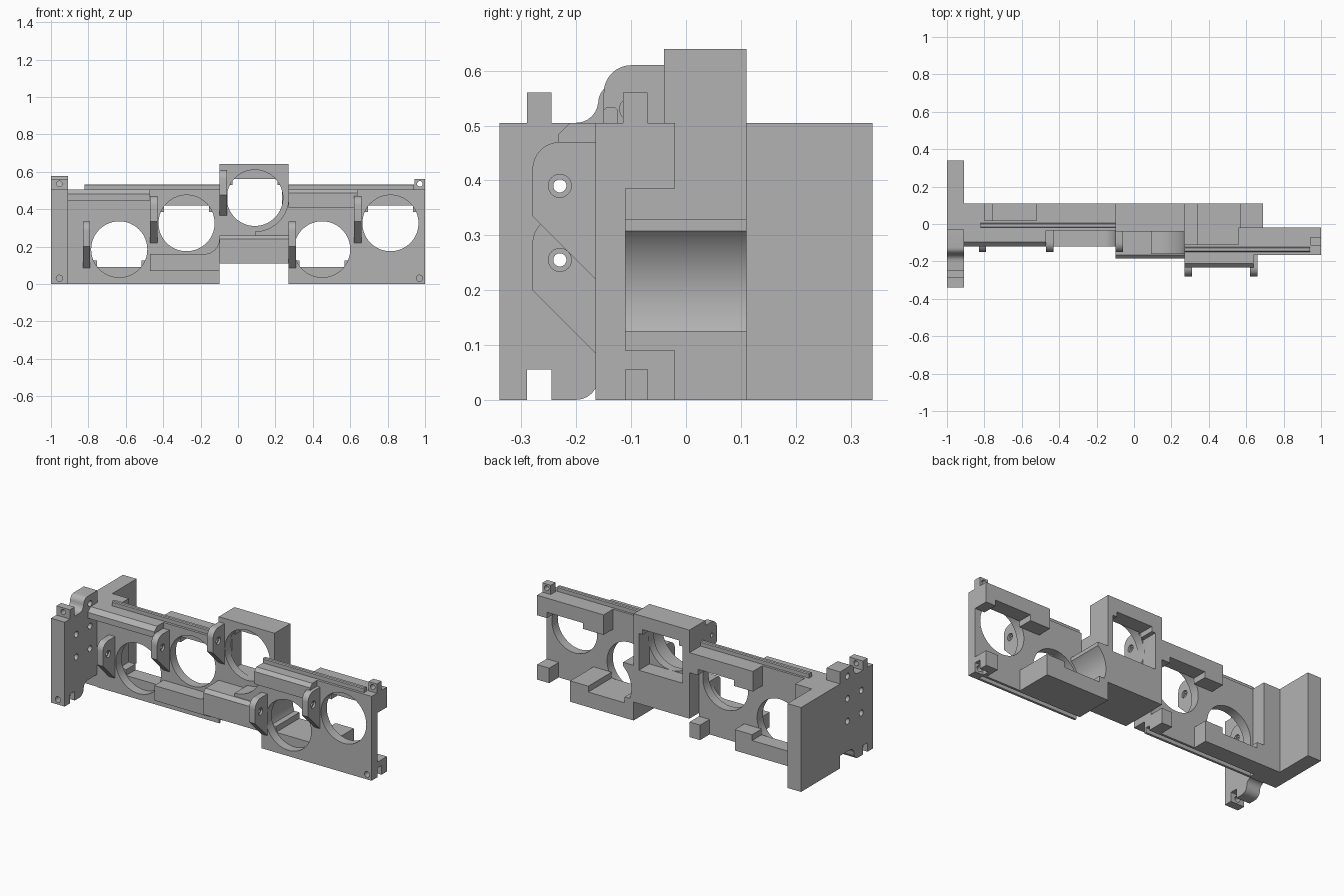
import bpy, bmesh, math
from mathutils import Vector

if "Cube" in bpy.data.objects:
    bpy.data.objects.remove(bpy.data.objects["Cube"])

grey = bpy.data.materials.new("grey")
grey.diffuse_color = (0.45, 0.45, 0.45, 1)
grey.use_nodes = True
grey.node_tree.nodes["Principled BSDF"].inputs["Base Color"].default_value = grey.diffuse_color


def prism(name, pts, axis, lo, hi):
    """Extrude a 2D outline along an axis: x takes (y,z), y takes (x,z), z takes (x,y)."""
    bm = bmesh.new()

    def co(p, d):
        return {'x': (d, p[0], p[1]), 'y': (p[0], d, p[1]), 'z': (p[0], p[1], d)}[axis]
    face = bm.faces.new([bm.verts.new(co(p, lo)) for p in pts])
    ext = bmesh.ops.extrude_face_region(bm, geom=[face])
    move = Vector(co((0, 0), hi - lo))
    bmesh.ops.translate(bm, vec=move, verts=[v for v in ext['geom'] if isinstance(v, bmesh.types.BMVert)])
    bmesh.ops.recalc_face_normals(bm, faces=bm.faces)
    me = bpy.data.meshes.new(name)
    bm.to_mesh(me)
    bm.free()
    me.materials.append(grey)
    ob = bpy.data.objects.new(name, me)
    bpy.context.collection.objects.link(ob)
    return ob


def box(name, x0, x1, y0, y1, z0, z1):
    return prism(name, [(x0, y0), (x1, y0), (x1, y1), (x0, y1)], 'z', z0, z1)


def arc(cx, cz, r, a0, a1, n=10):
    return [(cx + r * math.cos(math.radians(a0 + (a1 - a0) * i / n)),
             cz + r * math.sin(math.radians(a0 + (a1 - a0) * i / n))) for i in range(n + 1)]


def rod(axis, a, b, r, lo, hi, n=48):
    return prism("cutter", arc(a, b, r, 0, 360, n)[:-1], axis, lo, hi)


def cut(ob, *cutters):
    for c in cutters:
        m = ob.modifiers.new("cut", 'BOOLEAN')
        m.operation, m.solver, m.object = 'DIFFERENCE', 'EXACT', c
    bpy.context.view_layer.update()
    ob_eval = ob.evaluated_get(bpy.context.evaluated_depsgraph_get())
    new = bpy.data.meshes.new_from_object(ob_eval)
    ob.modifiers.clear()
    ob.data = new
    for c in cutters:
        bpy.data.objects.remove(c)
    return ob


def through(x, z, r=0.15):
    return rod('y', x, z, r, -0.6, 0.6, 64)


# End flange with a hump on top, matching recess below, and a notch
flange = prism("end_flange",
               [(-0.34, 0), (-0.29, 0), (-0.29, 0.055), (-0.245, 0.055), (-0.245, 0), (-0.2, 0)]
               + arc(-0.2, 0.04, 0.04, -90, 0, 6) + arc(-0.125, 0.04, 0.035, 180, 90, 6)
               + [(-0.03, 0.075), (-0.03, 0), (0.34, 0), (0.34, 0.505), (-0.03, 0.505), (-0.03, 0.577)]
               + arc(-0.125, 0.542, 0.035, 90, 180, 6) + arc(-0.2, 0.545, 0.04, 0, -90, 6)
               + [(-0.34, 0.505)], 'x', -1, -0.91)
cut(flange, *[rod('x', y, z, 0.018, -1.1, -0.8, 24) for y, z in
              ((-0.23, 0.39), (-0.23, 0.255), (-0.1, 0.39), (-0.1, 0.255), (-0.1, 0.525))],
    rod('y', -0.955, 0.03, 0.017, -0.4, -0.2, 24))

# Locating tabs, each with a pin hole
for name, x0, x1, y0, y1 in (("flange_tab", -1, -0.91, -0.29, -0.245), ("end_tab", 0.945, 1, -0.115, -0.07)):
    tab = box(name, x0, x1, y0, y1, 0.5, 0.56)
    cut(tab, rod('y', (x0 + x1) / 2, 0.535, 0.015, -0.4, 0.1, 24))

# Two staggered front plates with round openings and a groove underneath
left = box("left_plate", -0.91, -0.1, -0.035, 0.02, 0, 0.505)
cut(left, through(-0.635, 0.185), through(-0.275, 0.325),
    box("cutter", -0.82, -0.05, -0.021, 0.006, -0.1, 0.028))
right = box("right_plate", 0.27, 1, -0.165, -0.11, 0, 0.505)
cut(right, through(0.45, 0.185), through(0.815, 0.325),
    box("cutter", 0.2, 0.94, -0.151, -0.124, -0.1, 0.028),
    rod('y', 0.97, 0.03, 0.017, -0.3, 0, 24))

# Tongues along the plate tops
for name, x0, x1, y in (("left_rail", -0.82, -0.1, -0.02), ("right_rail", 0.27, 0.94, -0.15)):
    prism(name, [(y, 0.5), (y + 0.026, 0.5), (y + 0.026, 0.528), (y + 0.021, 0.533),
                 (y + 0.005, 0.533), (y, 0.528)], 'x', x0, x1)


def frame(name, x0, x1, y0, y1, cx, cz, upper):
    """Stepped rim behind an opening, above or below it."""
    s = 1 if upper else -1
    outer = 0.505 if upper else 0
    inner, step = (0.42, 0.385) if upper else (0.09, 0.125)
    prism(name, [(x0, outer), (x1, outer), (x1, step), (cx + 0.12, step), (cx + 0.12, inner),
                 (cx - 0.12, inner), (cx - 0.12, step), (x0, step)], 'y', y0, y1)


frame("left_lower_tray", -0.91, -0.4, 0.02, 0.11, -0.635, 0.185, False)
frame("left_upper_frame", -0.52, -0.1, 0.02, 0.11, -0.275, 0.325, True)
frame("right_lower_tray", 0.27, 0.69, -0.11, 0.11, 0.45, 0.185, False)
frame("right_upper_frame", 0.56, 1, -0.11, -0.02, 0.815, 0.325, True)

# Column beside the flange and corner feet
box("flange_column", -0.91, -0.8, 0.02, 0.11, 0, 0.505)
box("left_foot", -0.17, -0.1, 0.02, 0.11, 0, 0.09)
foot = box("right_foot", 0.92, 1, -0.11, -0.02, 0, 0.09)
cut(foot, box("cutter", 0.945, 1.1, -0.115, -0.07, -0.1, 0.055))

# Raised central frame with bored front and stepped rear pocket
centre = box("centre_frame", -0.1, 0.27, -0.04, 0.11, 0.25, 0.64)
pocket = prism("cutter", [(-0.055, 0.31), (0.235, 0.31), (0.235, 0.53), (0.21, 0.53), (0.21, 0.56),
                          (-0.03, 0.56), (-0.03, 0.53), (-0.055, 0.53)], 'y', 0.01, 0.3)
cut(centre, rod('y', 0.09, 0.46, 0.15, -0.2, 0.02, 64), pocket)

# Central lower bridge
prism("centre_bridge", [(-0.185, 0.11), (0.11, 0.11), (0.11, 0.26), (-0.165, 0.26), (-0.185, 0.24)],
      'x', -0.1, 0.27)

# Curved shoulder beside the central opening
shoulder = box("curved_shoulder", 0.09, 0.27, -0.16, -0.04, 0.255, 0.46)
cut(shoulder, through(0.09, 0.46, 0.18))

# Concave wall joining the centre to the right tray
wall = box("concave_wall", 0.27, 0.34, -0.11, 0.11, 0.09, 0.33)
cut(wall, through(0.45, 0.185, 0.165))

# Front stiffening beams
prism("left_top_beam", [(-0.035, 0.445), (-0.12, 0.445), (-0.12, 0.48), (-0.095, 0.505), (-0.035, 0.505)],
      'x', -0.91, -0.47)
prism("right_top_beam", [(-0.165, 0.41), (-0.232, 0.41), (-0.232, 0.485), (-0.212, 0.505), (-0.165, 0.505)],
      'x', 0.27, 0.64)
prism("left_lower_beam", [(-0.47, 0.07), (-0.1, 0.07), (-0.1, 0.26)]
      + arc(-0.18, 0.24, 0.08, 0, -90) + [(-0.47, 0.16)], 'y', -0.12, -0.035)

# Pivot ears: rounded top, sloped underside, countersunk hole
for i, (x, y, z) in enumerate(((-0.83, -0.1, 0.255), (-0.47, -0.1, 0.39), (-0.1, -0.1, 0.53),
                               (0.27, -0.23, 0.255), (0.62, -0.23, 0.39))):
    ear = prism(f"pivot_ear_{i + 1}", [(y - 0.05, z - 0.055), (y + 0.065, z - 0.17), (y + 0.065, z + 0.08)]
                + arc(y, z + 0.03, 0.05, 90, 180, 8), 'x', x, x + 0.04)
    cut(ear, rod('x', y, z, 0.012, x - 0.1, x + 0.1, 24), rod('x', y, z, 0.021, x + 0.028, x + 0.1, 24))

# Smooth the round surfaces, keep hard edges
for ob in bpy.context.collection.objects:
    ob.select_set(True)
    bpy.context.view_layer.objects.active = ob
bpy.ops.object.shade_smooth_by_angle(angle=math.radians(30))
